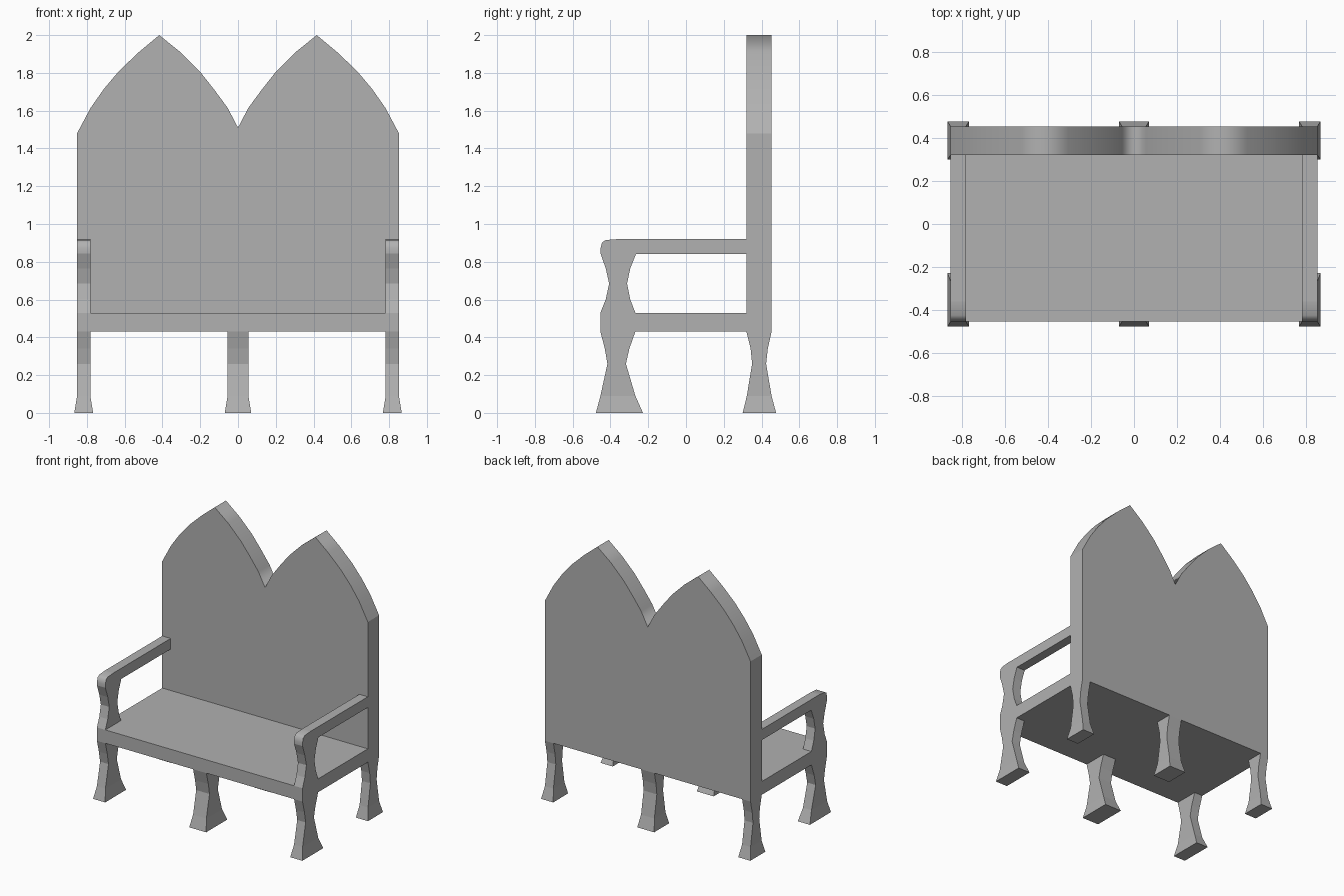
import bpy, bmesh
from mathutils import Vector

if "Cube" in bpy.data.objects:
    bpy.data.objects.remove(bpy.data.objects["Cube"])

grey = bpy.data.materials.new("dark_grey")
grey.diffuse_color = (0.44, 0.44, 0.44, 1)
grey.use_nodes = True
grey.node_tree.nodes["Principled BSDF"].inputs["Base Color"].default_value = grey.diffuse_color


def finish(bm, name):
    mesh = bpy.data.meshes.new(name)
    bm.to_mesh(mesh)
    bm.free()
    mesh.materials.append(grey)
    obj = bpy.data.objects.new(name, mesh)
    bpy.context.collection.objects.link(obj)
    return obj


def extrude_profile(name, points, offset, smooth_above=9):
    """Extrude an outline; its curved rim faces above a height are shaded smooth."""
    bm = bmesh.new()
    face = bm.faces.new([bm.verts.new(p) for p in points])
    new = bmesh.ops.extrude_face_region(bm, geom=[face])["geom"]
    bmesh.ops.translate(bm, vec=Vector(offset),
                        verts=[g for g in new if isinstance(g, bmesh.types.BMVert)])
    bmesh.ops.recalc_face_normals(bm, faces=bm.faces)
    for f in bm.faces:
        f.smooth = (len(f.verts) == 4 and abs(f.normal.z) < 0.999
                    and f.calc_center_median().z > smooth_above)
    return finish(bm, name)


def leg(name, x, half_width, flare, rings):
    """Loft rectangular sections (z, front y, back y); the foot flares sideways."""
    bm = bmesh.new()
    loops = []
    for z, y0, y1 in rings:
        w = half_width + (flare if z == 0 else 0)
        loops.append([bm.verts.new(p) for p in
                      ((x - w, y0, z), (x + w, y0, z), (x + w, y1, z), (x - w, y1, z))])
    for a, b in zip(loops, loops[1:]):
        for i in range(4):
            j = (i + 1) % 4
            bm.faces.new((a[i], a[j], b[j], b[i]))
    bm.faces.new(loops[0])
    bm.faces.new(loops[-1])
    bmesh.ops.recalc_face_normals(bm, faces=bm.faces)
    return finish(bm, name)


FRONT, BACK_FACE, REAR = -0.453, 0.32, 0.453
SEAT_LOW, SEAT_TOP = 0.43, 0.53

# Twin-pointed backrest
half = [(0.852, SEAT_LOW), (0.852, 1.48), (0.78, 1.615), (0.71, 1.715), (0.63, 1.81),
        (0.525, 1.91), (0.417, 2.0), (0.305, 1.91), (0.2, 1.805), (0.125, 1.71),
        (0.055, 1.615)]
outline = half + [(0, 1.51)] + [(-x, z) for x, z in reversed(half)]
extrude_profile("backrest", [(x, BACK_FACE, z) for x, z in outline],
                (0, REAR - BACK_FACE, 0), smooth_above=1.48)

# Seat slab
extrude_profile("seat", [(-0.852, FRONT, SEAT_LOW), (0.852, FRONT, SEAT_LOW),
                         (0.852, FRONT, SEAT_TOP), (-0.852, FRONT, SEAT_TOP)],
                (0, BACK_FACE - FRONT, 0))

# Armrests with waisted front posts
arm = [(FRONT, SEAT_TOP), (-0.268, SEAT_TOP), (-0.295, 0.60), (-0.312, 0.685),
       (-0.295, 0.765), (-0.265, 0.84), (BACK_FACE, 0.84), (BACK_FACE, 0.92),
       (-0.36, 0.92), (-0.425, 0.915), (-0.445, 0.902), (FRONT, 0.87),
       (FRONT, 0.845), (-0.425, 0.765), (-0.407, 0.685), (-0.425, 0.60)]
for side, x in (("left", -0.852), ("right", 0.782)):
    extrude_profile(f"armrest_{side}", [(x, y, z) for y, z in arm], (0.07, 0, 0),
                    smooth_above=0.845)

# Six waisted legs with flared feet
front_rings = [(0, -0.477, -0.228), (0.09, -0.453, -0.268), (0.26, -0.416, -0.318),
               (0.34, -0.43, -0.3), (SEAT_LOW, FRONT, -0.268)]
back_rings = [(0, 0.3, 0.477), (0.09, 0.322, 0.453), (0.26, 0.35, 0.424),
              (0.34, 0.342, 0.433), (SEAT_LOW, BACK_FACE, REAR)]
for side, x, w in (("left", -0.817, 0.035), ("middle", 0, 0.055), ("right", 0.817, 0.035)):
    leg(f"front_leg_{side}", x, w, 0.015, front_rings)
    leg(f"back_leg_{side}", x, w, 0.015, back_rings)
